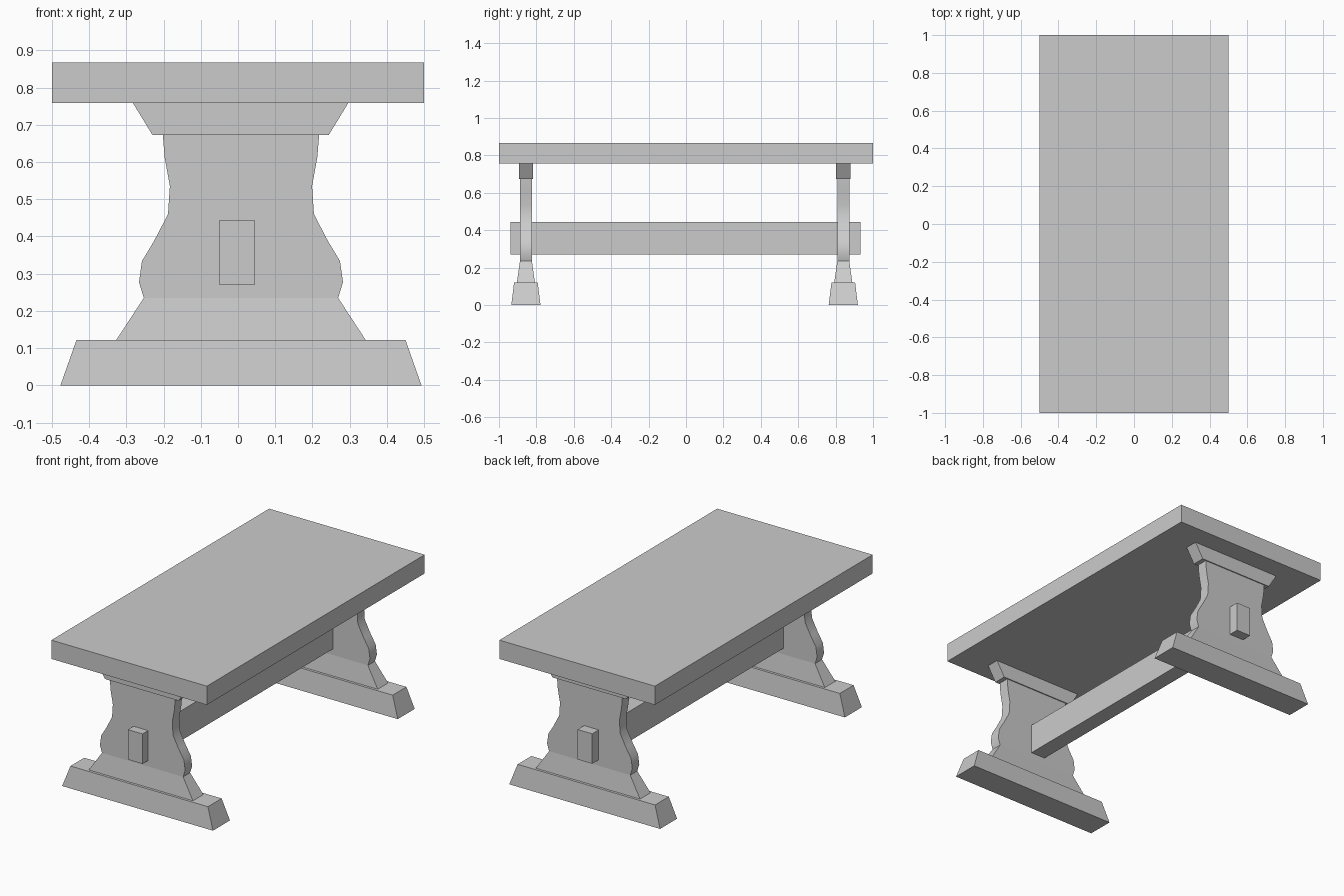
import bpy, bmesh
from math import radians

if "Cube" in bpy.data.objects:
    bpy.data.objects.remove(bpy.data.objects["Cube"])


def loft(name, sections, cx=0.0, cy=0.0, crease=None, smooth=False):
    """Stack rectangular sections (z, half width, half depth) into a closed solid."""
    bm = bmesh.new()
    rings = []
    for z, w, d in sections:
        rings.append([bm.verts.new((cx + sx * w, cy + sy * d, z))
                      for sx, sy in ((-1, -1), (1, -1), (1, 1), (-1, 1))])
    bm.faces.new(rings[0][::-1])
    bm.faces.new(rings[-1])
    for low, high in zip(rings, rings[1:]):
        for i in range(4):
            j = (i + 1) % 4
            bm.faces.new((low[i], low[j], high[j], high[i]))
    if crease is not None:
        for e in bm.edges:
            if all(v in rings[crease] for v in e.verts):
                e.smooth = False
    mesh = bpy.data.meshes.new(name)
    bm.to_mesh(mesh)
    bm.free()
    obj = bpy.data.objects.new(name, mesh)
    bpy.context.collection.objects.link(obj)
    if smooth:
        bpy.ops.object.select_all(action='DESELECT')
        bpy.context.view_layer.objects.active = obj
        obj.select_set(True)
        bpy.ops.object.shade_smooth_by_angle(angle=radians(27))
    return obj


# Table top
loft("table_top", [(0.758, 0.5, 1.0), (0.867, 0.5, 1.0)])

# Long stretcher passing through both legs
loft("stretcher", [(0.27, 0.047, 0.936), (0.444, 0.047, 0.936)], -0.003, -0.003)

# Shaped leg silhouette, flaring out at the bottom
T = 0.032
leg_profile = [
    (0.122, 0.335, 0.048), (0.235, 0.261, T), (0.277, 0.274, T),
    (0.334, 0.266, T), (0.387, 0.234, T), (0.46, 0.196, T),
    (0.535, 0.191, T), (0.612, 0.205, T), (0.673, 0.210, T),
]

# Two trestle ends: foot, shaped panel and top bracket
for end, y in (("front", -0.856), ("back", 0.841)):
    loft(end + "_foot", [(0, 0.485, 0.078), (0.122, 0.442, 0.063)], 0.008, y)
    loft(end + "_leg_panel", leg_profile, 0.008, y, crease=1, smooth=True)
    loft(end + "_top_bracket", [(0.673, 0.237, 0.038), (0.758, 0.289, 0.038)], 0.007, y)
